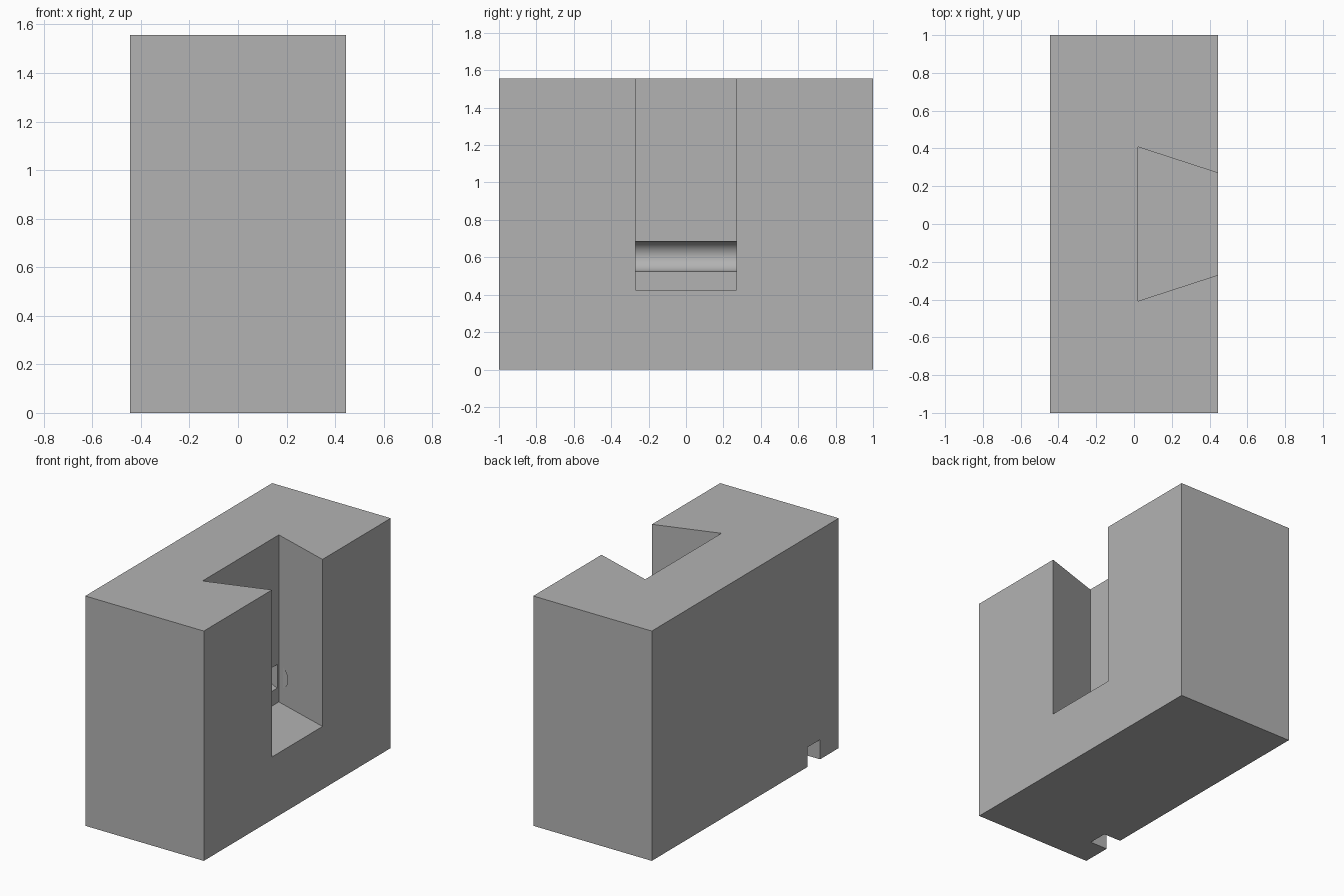
import bpy
import bmesh
import math
from mathutils import Matrix

cube = bpy.data.objects.get("Cube")
if cube:
    bpy.data.objects.remove(cube, do_unlink=True)

grey = bpy.data.materials.new("plain_grey")
grey.use_nodes = True
colour = (0.45, 0.45, 0.45, 1)
grey.diffuse_color = colour
grey.node_tree.nodes["Principled BSDF"].inputs["Base Color"].default_value = colour


def prism(name, outline, bottom, top):
    """Extrude an xy outline between two heights."""
    bm = bmesh.new()
    face = bm.faces.new([bm.verts.new((x, y, bottom)) for x, y in outline])
    side = bmesh.ops.extrude_face_region(bm, geom=[face])["geom"]
    verts = [v for v in side if isinstance(v, bmesh.types.BMVert)]
    bmesh.ops.translate(bm, verts=verts, vec=(0, 0, top - bottom))
    bmesh.ops.recalc_face_normals(bm, faces=bm.faces)
    return finish(name, bm)


def finish(name, bm):
    mesh = bpy.data.meshes.new(name)
    bm.to_mesh(mesh)
    bm.free()
    mesh.materials.append(grey)
    obj = bpy.data.objects.new(name, mesh)
    bpy.context.collection.objects.link(obj)
    return obj


def rectangle(x0, x1, y0, y1):
    return [(x0, y0), (x1, y0), (x1, y1), (x0, y1)]


HALF_X, HEIGHT = 0.444, 1.556
SLOT_X, SLOT_Z = 0.02, 0.425
BACK, MOUTH = 0.408, 0.27

# Main block
block = prism("block", rectangle(-HALF_X, HALF_X, -1, 1), 0, HEIGHT)

# Dovetail slot, carried past the open side and the top along the same slope
past = HALF_X + 0.1
past_y = MOUTH - (BACK - MOUTH) / (HALF_X - SLOT_X) * 0.1
slot = prism("slot_cutter", [(SLOT_X, -BACK), (past, -past_y), (past, past_y), (SLOT_X, BACK)],
             SLOT_Z, HEIGHT + 0.1)

# Small notch in the lower edge of the closed side
notch = prism("notch_cutter", rectangle(-HALF_X - 0.1, -HALF_X + 0.13, -0.8, -0.667), -0.1, 0.133)

# Round groove across the back wall of the slot
bm = bmesh.new()
bmesh.ops.create_cone(bm, cap_ends=True, segments=64, radius1=0.08, radius2=0.08, depth=0.79,
                      matrix=Matrix.Translation((0.025, 0, 0.605)) @ Matrix.Rotation(math.pi / 2, 4, "X"))
groove = finish("groove_cutter", bm)

# Cut the block and drop the cutters
cutters = [slot, notch, groove]
for cutter in cutters:
    cut = block.modifiers.new(cutter.name, "BOOLEAN")
    cut.operation = "DIFFERENCE"
    cut.solver = "EXACT"
    cut.object = cutter
    cutter.hide_render = True

bpy.ops.object.select_all(action="DESELECT")
block.select_set(True)
bpy.context.view_layer.objects.active = block
for cutter in cutters:
    bpy.ops.object.modifier_apply(modifier=cutter.name)
    bpy.data.objects.remove(cutter, do_unlink=True)
bpy.ops.object.shade_smooth_by_angle(angle=math.radians(15))
